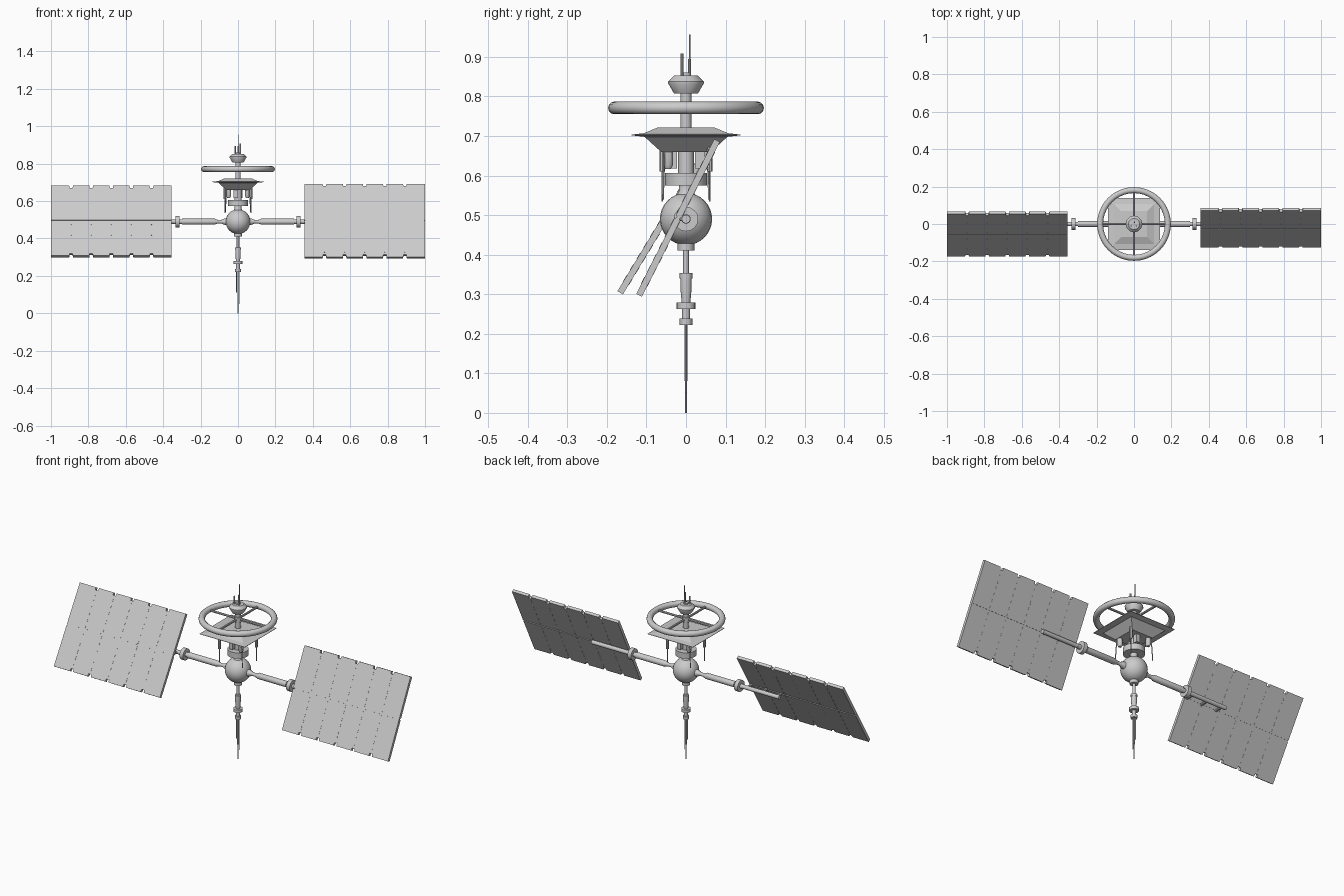
import bpy, bmesh
from math import pi, cos, sin, radians, sqrt
from mathutils import Matrix, Vector

if "Cube" in bpy.data.objects:
    bpy.data.objects.remove(bpy.data.objects["Cube"])


def finish(name, bm, mat=None, smooth=True):
    if mat:
        bm.transform(mat)
    bmesh.ops.recalc_face_normals(bm, faces=bm.faces)
    me = bpy.data.meshes.new(name)
    bm.to_mesh(me)
    bm.free()
    ob = bpy.data.objects.new(name, me)
    bpy.context.collection.objects.link(ob)
    if smooth:
        bpy.ops.object.select_all(action='DESELECT')
        ob.select_set(True)
        bpy.context.view_layer.objects.active = ob
        bpy.ops.object.shade_smooth_by_angle(angle=radians(35))
    return ob


def lathe(name, profile, segs=16, mat=None, phase=0.0, smooth=True):
    """Closed solid turned around z from (radius, height) pairs."""
    bm = bmesh.new()
    rings = [[bm.verts.new((r * cos(phase + 2 * pi * i / segs),
                            r * sin(phase + 2 * pi * i / segs), z))
              for i in range(segs)] for r, z in profile]
    for a, b in zip(rings, rings[1:]):
        for i in range(segs):
            j = (i + 1) % segs
            bm.faces.new((a[i], a[j], b[j], b[i]))
    bm.faces.new(rings[0])
    bm.faces.new(rings[-1])
    return finish(name, bm, mat, smooth)


def rod(name, p, q, r, segs=8):
    p, q = Vector(p), Vector(q)
    rot = (q - p).to_track_quat('Z', 'Y').to_matrix().to_4x4()
    return lathe(name, [(r, 0), (r, (q - p).length)], segs, Matrix.Translation(p) @ rot)


def add_box(bm, c, size):
    bmesh.ops.create_cube(bm, size=1, matrix=Matrix.Translation(c) @ Matrix.Diagonal((*size, 1)))


def box(name, c, size):
    bm = bmesh.new()
    add_box(bm, c, size)
    return finish(name, bm, smooth=False)


# Central sphere
bm = bmesh.new()
bmesh.ops.create_uvsphere(bm, u_segments=24, v_segments=16, radius=0.066)
finish("core_sphere", bm, Matrix.Translation((0, 0, 0.49)))

# Lower boom with collars and needle
lathe("lower_boom", [(.002, 0), (.002, .08), (.004, .08), (.004, .222), (.016, .222), (.016, .238),
                     (.010, .238), (.010, .263), (.024, .263), (.024, .279), (.011, .279),
                     (.014, .312), (.014, .34), (.016, .34), (.016, .353), (.007, .353),
                     (.007, .41), (.021, .41), (.021, .435)])
rod("side_needle_left", (-.009, 0, .11), (-.009, 0, .23), .0025)
rod("side_needle_right", (.007, 0, .05), (.007, 0, .23), .002)

# Upper neck, drum and mast
lathe("neck_drum", [(.03, .54), (.018, .56), (.018, .575), (.053, .575), (.053, .607),
                    (.02, .607), (.02, .67)], 20)
lathe("upper_mast", [(.014, .70), (.014, .757), (.02, .757), (.02, .785), (.014, .785), (.014, .81)])
lathe("mast_head", [(.03, .807), (.045, .833), (.045, .838), (.03, .853), (.012, .853), (.012, .86)], 12)

# Square dish
q = sqrt(2)
lathe("square_dish", [(.063 * q, .66), (.105 * q, .698), (.138 * q, .7015), (.138 * q, .7035),
                      (.107 * q, .707), (.07 * q, .722)], 4, phase=pi / 4, smooth=False)

# Fittings under the dish
for sx in (-1, 1):
    box("column_fitting", (sx * .012, sx * .035, .64), (.022, .025, .045))
    lathe("hanging_tank", [(.008, 0), (.013, .01), (.013, .05)], 10,
          Matrix.Translation((sx * .05, -sx * .045, .617)))
    rod("hanging_rod", (sx * .07, sx * .06, .535), (sx * .07, sx * .06, .67), .0025, 6)
    rod("hanging_pod", (sx * .07, sx * .06, .61), (sx * .07, sx * .06, .675), .007)
    rod("short_strut", (-sx * .068, sx * .058, .54), (-sx * .06, sx * .055, .67), .0025, 6)

# Ring and spokes
bm = bmesh.new()
N, M = 40, 12
g = [[bm.verts.new(((.181 + .016 * cos(2 * pi * j / M)) * cos(2 * pi * i / N),
                    (.181 + .016 * cos(2 * pi * j / M)) * sin(2 * pi * i / N),
                    .771 + .016 * sin(2 * pi * j / M))) for j in range(M)] for i in range(N)]
for i in range(N):
    for j in range(M):
        k, l = (i + 1) % N, (j + 1) % M
        bm.faces.new((g[i][j], g[k][j], g[k][l], g[i][l]))
finish("ring", bm)
rod("spoke_x", (-.175, 0, .771), (.175, 0, .771), .006)
rod("spoke_y", (0, -.175, .771), (0, .175, .771), .006)

# Antennas
rod("antenna_left", (-.015, -.01, .85), (-.015, -.01, .895), .004)
rod("antenna_right", (.013, -.01, .85), (.013, -.01, .909), .004)
rod("antenna_base", (.002, .009, .85), (.002, .009, .895), .004)
rod("antenna_tip", (.002, .009, .89), (.002, .009, .957), .002)

# Arms and solar panels on both sides
X0, X1, HALF, T, COLS = .355, 1.0, .219, .016, 6
W = (X1 - X0) / COLS
for side, label, cy, cz, tilt in ((1, "right", -.02, .493, 63.3), (-1, "left", -.053, .491, 58.8)):
    arm = Matrix.Translation((0, 0, .49)) @ Matrix.Rotation(side * pi / 2, 4, 'Y')
    lathe("arm_" + label, [(.018, .055), (.018, .07), (.009, .09), (.010, .11), (.016, .125),
                           (.016, .30), (.012, .30), (.012, .314), (.031, .314), (.031, .335),
                           (.012, .335), (.012, .355), (.011, .355), (.011, .57)], 16, arm)
    place = Matrix.Translation((0, cy, cz)) @ Matrix.Rotation(radians(tilt), 4, 'X')

    # Two panel halves with notches between columns
    bm = bmesh.new()
    for h in (1, -1):
        pts = [(X0, .003), (X0, HALF)]
        for c in range(1, COLS):
            x = X0 + c * W
            pts += [(x - .010, HALF), (x - .008, HALF - .014), (x + .008, HALF - .014), (x + .010, HALF)]
        pts += [(X1, HALF), (X1, .003)]
        f = bm.faces.new([bm.verts.new((side * x, h * y, -T / 2)) for x, y in pts])
        top = bmesh.ops.extrude_face_region(bm, geom=[f])["geom"]
        bmesh.ops.translate(bm, vec=(0, 0, T),
                            verts=[v for v in top if isinstance(v, bmesh.types.BMVert)])
    finish("solar_panel_" + label, bm, place, smooth=False)

    # Hinge dashes between columns, and the centre spine
    bm = bmesh.new()
    for c in range(1, COLS):
        for k in range(-6, 6):
            add_box(bm, (side * (X0 + c * W), (k + .5) * .033, 0), (.003, .018, T + .002))
    add_box(bm, (side * (X0 + X1) / 2, 0, 0), (X1 - X0 - .004, .008, T * .6))
    finish("panel_hinges_" + label, bm, place, smooth=False)

    # Brackets joining panel and arm
    for x in (.37, .46, .55):
        rod("panel_bracket_" + label, (side * x, 0, .49), (side * x, cy, cz), .007)
